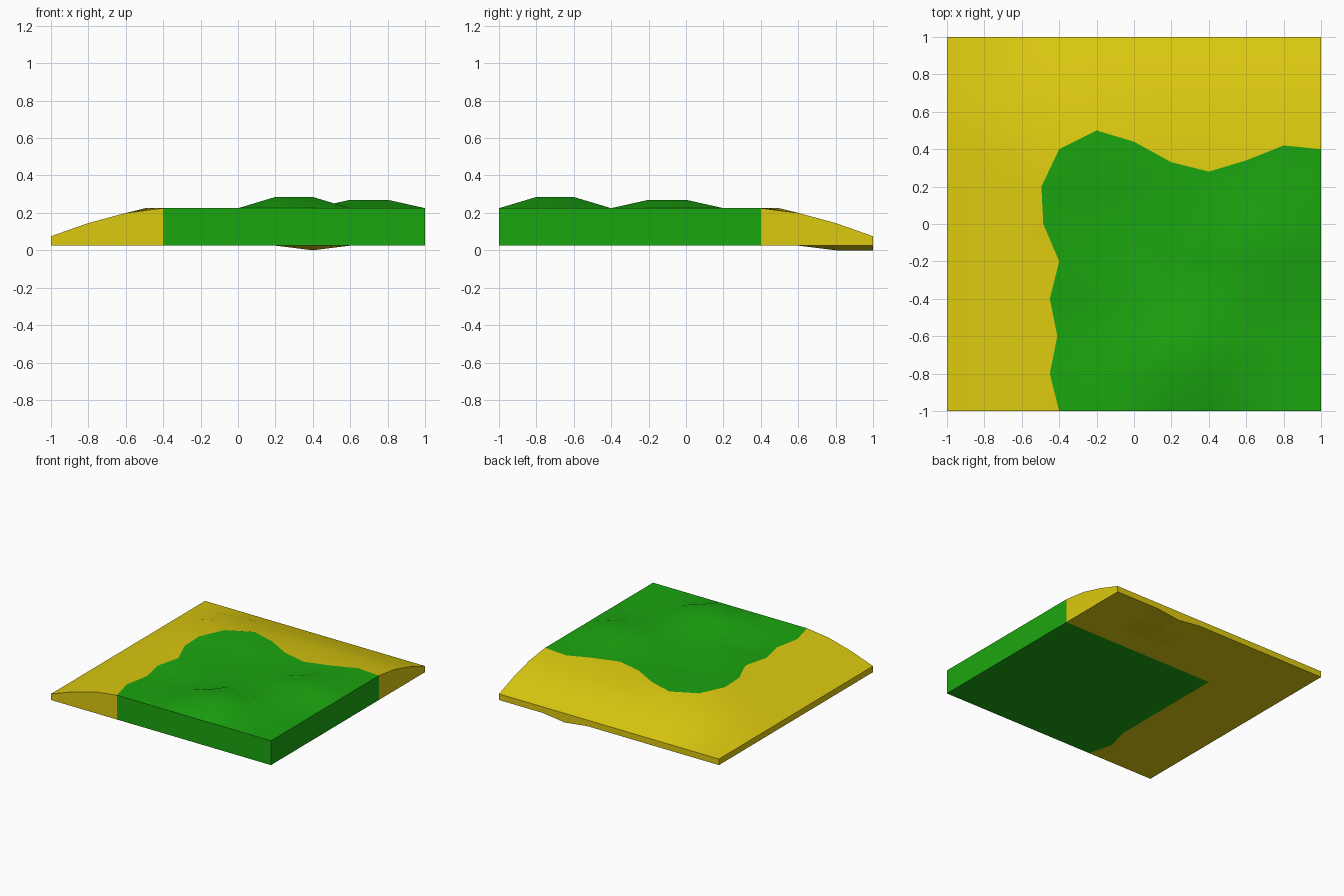
import bpy, bmesh, math

if "Cube" in bpy.data.objects:
    bpy.data.objects.remove(bpy.data.objects["Cube"])

N = 11                                   # 11 x 11 vertex grid, 0.2 spacing
CORNER_I, CORNER_J = 3, 7                # grid indices of the grass corner
FALL = [0.0, 0.47, 0.83, 1.0]            # beach slope, shore -> grass

# Wavy grass border: x along the left side, y along the back side
LEFT_X = [-0.4, -0.45, -0.41, -0.45, -0.4, -0.485, -0.495, -0.4]
BACK_Y = [0.4, 0.5, 0.44, 0.33, 0.28, 0.34, 0.42, 0.4]

# Gentle bumps and hollows in the grass, keyed by grid index
RELIEF = {(6, 1): 0.285, (6, 2): 0.285, (7, 1): 0.285, (7, 2): 0.285,
          (8, 4): 0.27, (8, 5): 0.27, (9, 4): 0.27, (9, 5): 0.27,
          (4, 2): 0.19, (4, 3): 0.19, (4, 5): 0.195, (5, 5): 0.195}


def top_point(i, j):
    x, y = -1 + 0.2 * i, -1 + 0.2 * j
    if i == CORNER_I and j <= CORNER_J:
        x = LEFT_X[j]
    if j == CORNER_J and i >= CORNER_I:
        y = BACK_Y[i - CORNER_I]
    z = 0.075 + 0.15 * FALL[min(i, 3)] * FALL[min(N - 1 - j, 3)]
    return x, y, RELIEF.get((i, j), z)


def bottom_point(i, j):
    x, y = -1 + 0.2 * i, -1 + 0.2 * j
    if (i, j) == (3, 1):
        x = -0.45
    # small sag under the back shore
    return x, y, 0.0 if i == 7 and j >= 9 else 0.025


def build_part(name, color, wanted):
    """Top, underside and outer walls for every grid cell that is wanted."""
    bm = bmesh.new()
    cache = {}

    def vert(kind, i, j):
        key = (kind, i, j)
        if key not in cache:
            cache[key] = bm.verts.new((top_point if kind == "t" else bottom_point)(i, j))
        return cache[key]

    def wall(a, b):
        bm.faces.new((vert("b", *a), vert("b", *b), vert("t", *b), vert("t", *a)))

    last = N - 1
    for i in range(last):
        for j in range(last):
            if not wanted(i, j):
                continue
            ring = [(i, j), (i + 1, j), (i + 1, j + 1), (i, j + 1)]
            bm.faces.new([vert("t", *p) for p in ring]).smooth = True
            bm.faces.new([vert("b", *p) for p in reversed(ring)])
            on_edge = (j == 0, i == last - 1, j == last - 1, i == 0)
            for k, outer in enumerate(on_edge):
                if outer:
                    wall(ring[k], ring[(k + 1) % 4])
    # sharp rim between the rolling top and the straight walls
    for e in bm.edges:
        if len(e.link_faces) == 2 and e.calc_face_angle() > math.radians(40):
            e.smooth = False
    mesh = bpy.data.meshes.new(name)
    bm.to_mesh(mesh)
    bm.free()
    mat = bpy.data.materials.new(name)
    mat.diffuse_color = (*color, 1)
    mat.use_nodes = True
    mat.node_tree.nodes["Principled BSDF"].inputs["Base Color"].default_value = mat.diffuse_color
    mesh.materials.append(mat)
    obj = bpy.data.objects.new(name, mesh)
    bpy.context.collection.objects.link(obj)
    return obj


def is_grass(i, j):
    return i >= CORNER_I and j < CORNER_J


# Grass plateau and the sandy shore wrapping its left and back sides
build_part("grass", (0.011, 0.38, 0.005), is_grass)
build_part("sand_shore", (0.72, 0.59, 0.005), lambda i, j: not is_grass(i, j))
